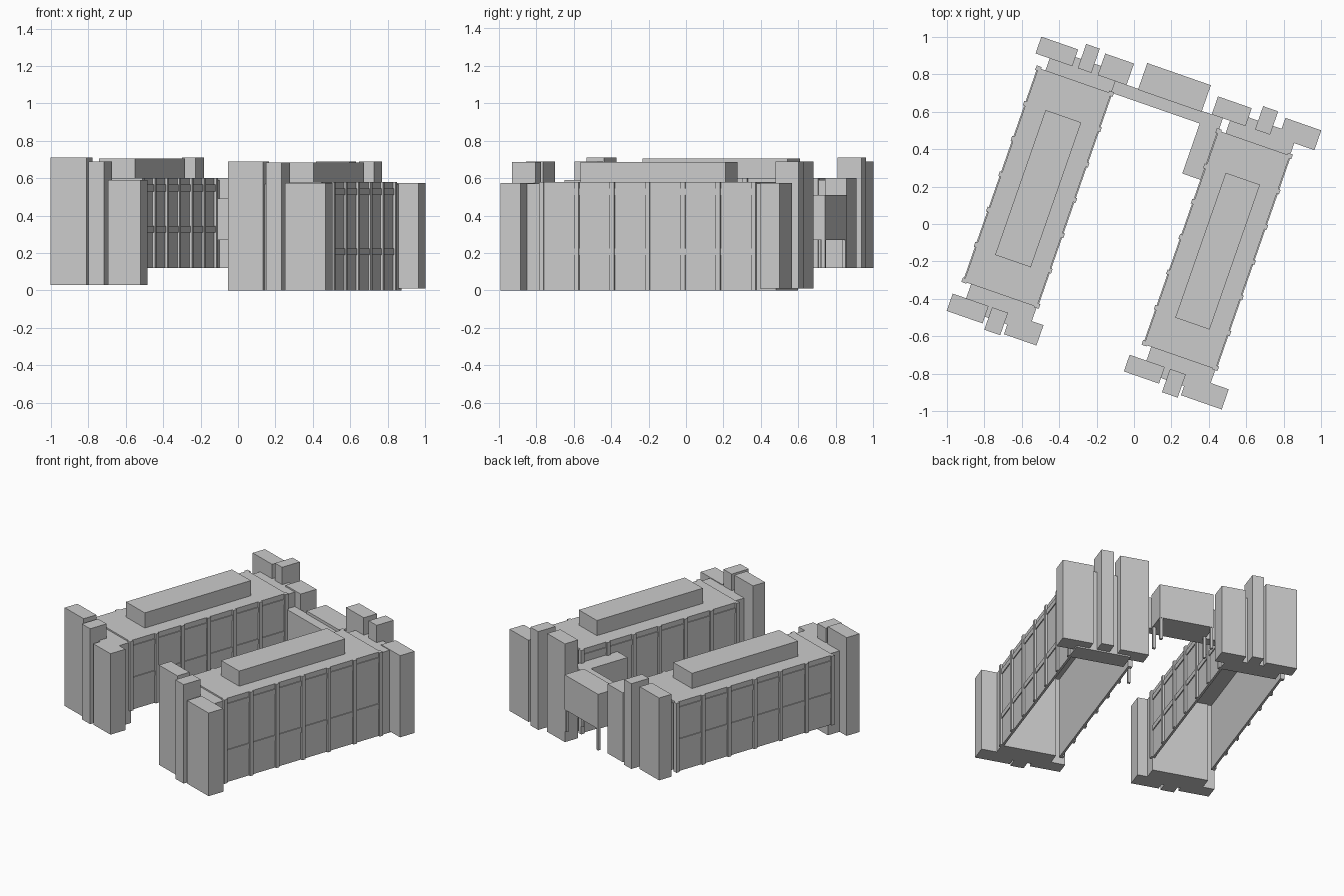
import bpy, math
from mathutils import Matrix, Vector

cube = bpy.data.objects.get("Cube")
if cube:
    bpy.data.objects.remove(cube, do_unlink=True)

grey = bpy.data.materials.new("plain_grey")
grey.use_nodes = True
colour = (0.6, 0.6, 0.6, 1)
grey.diffuse_color = colour
grey.node_tree.nodes["Principled BSDF"].inputs["Base Color"].default_value = colour

# The whole site is turned about the vertical
TURN = Matrix.Rotation(math.radians(-19.2), 4, 'Z')


def box(name, u0, u1, v0, v1, z0, z1):
    """Box given by its limits across, along and up, in the turned frame."""
    bpy.ops.mesh.primitive_cube_add(size=1)
    ob = bpy.context.object
    ob.name = name
    size = Matrix.Diagonal((u1 - u0, v1 - v0, z1 - z0, 1))
    centre = Matrix.Translation(Vector((u0 + u1, v0 + v1, z0 + z1)) / 2)
    ob.data.transform(TURN @ centre @ size)
    ob.data.materials.append(grey)
    return ob


def wing(side, u0, u1, base, front_base, top):
    """Long hollow block with ribbed walls, roof and rooftop storey."""
    front, back = -0.59, 0.62
    box(side + "_roof", u0, u1, front, back, top - 0.02, top)
    box(side + "_rooftop_storey", u0 + 0.11, u1 - 0.10, -0.40, 0.42, top, top + 0.105)
    for face, edge, out in (("outer", u0, -1), ("inner", u1, 1)):
        inside, rib = edge - out * 0.015, edge + out * 0.013
        box(f"{side}_{face}_wall", min(edge, inside), max(edge, inside),
            front, back, base, top - 0.02)
        for k in range(7):
            v = -0.583 + 0.2 * k
            box(f"{side}_{face}_rib", min(inside, rib), max(inside, rib),
                v - 0.013, v + 0.013, base, top)
        ledge = edge + out * 0.006
        for z in (base + 0.19, top - 0.07):
            box(f"{side}_{face}_ledge", min(edge, ledge), max(edge, ledge),
                front, back, z, z + 0.035)
    # Recessed necks between the block and its end towers
    box(side + "_back_neck", u0 + 0.04, u1, back - 0.01, 0.74, base, top - 0.01)
    box(side + "_front_neck", u0 + 0.04, u1, -0.73, front + 0.01, front_base, top - 0.01)


def towers(name, spans, near, fars, base, tops):
    """Row of three end towers, the middle one standing proud."""
    for part, (a, b), far, top in zip(("outer", "middle", "inner"), spans, fars, tops):
        box(f"{name}_{part}_tower", a, b, min(near, far), max(near, far), base, top)


wing("left", -0.757, -0.345, 0.12, 0.03, 0.60)
wing("right", 0.263, 0.667, 0.0, 0.0, 0.58)

towers("left_back", ((-0.797, -0.589), (-0.558, -0.481), (-0.445, -0.282)),
       0.688, (0.783, 0.825, 0.81), 0.12, (0.69, 0.71, 0.60))
towers("left_front", ((-0.793, -0.59), (-0.57, -0.48), (-0.463, -0.279)),
       -0.67, (-0.768, -0.797, -0.785), 0.03, (0.71, 0.69, 0.59))
towers("right_back", ((0.20, 0.391), (0.445, 0.53), (0.578, 0.781)),
       0.69, (0.792, 0.822, 0.802), 0.01, (0.69, 0.69, 0.575))
towers("right_front", ((0.208, 0.407), (0.437, 0.526), (0.538, 0.769)),
       -0.668, (-0.762, -0.80, -0.782), 0.0, (0.69, 0.685, 0.575))

# Raised link between the wings, with its corridor, annex and posts
box("link_hall", -0.216, 0.144, 0.685, 0.836, 0.27, 0.51)
box("link_corridor", -0.345, 0.263, 0.623, 0.69, 0.27, 0.49)
box("annex", 0.155, 0.27, 0.34, 0.63, 0.27, 0.49)
for u in (-0.205, 0.132):
    for v in (0.70, 0.825):
        box("link_post", u - 0.009, u + 0.009, v - 0.009, v + 0.009, 0.12, 0.28)
box("annex_post", 0.16, 0.178, 0.345, 0.363, 0.05, 0.28)
